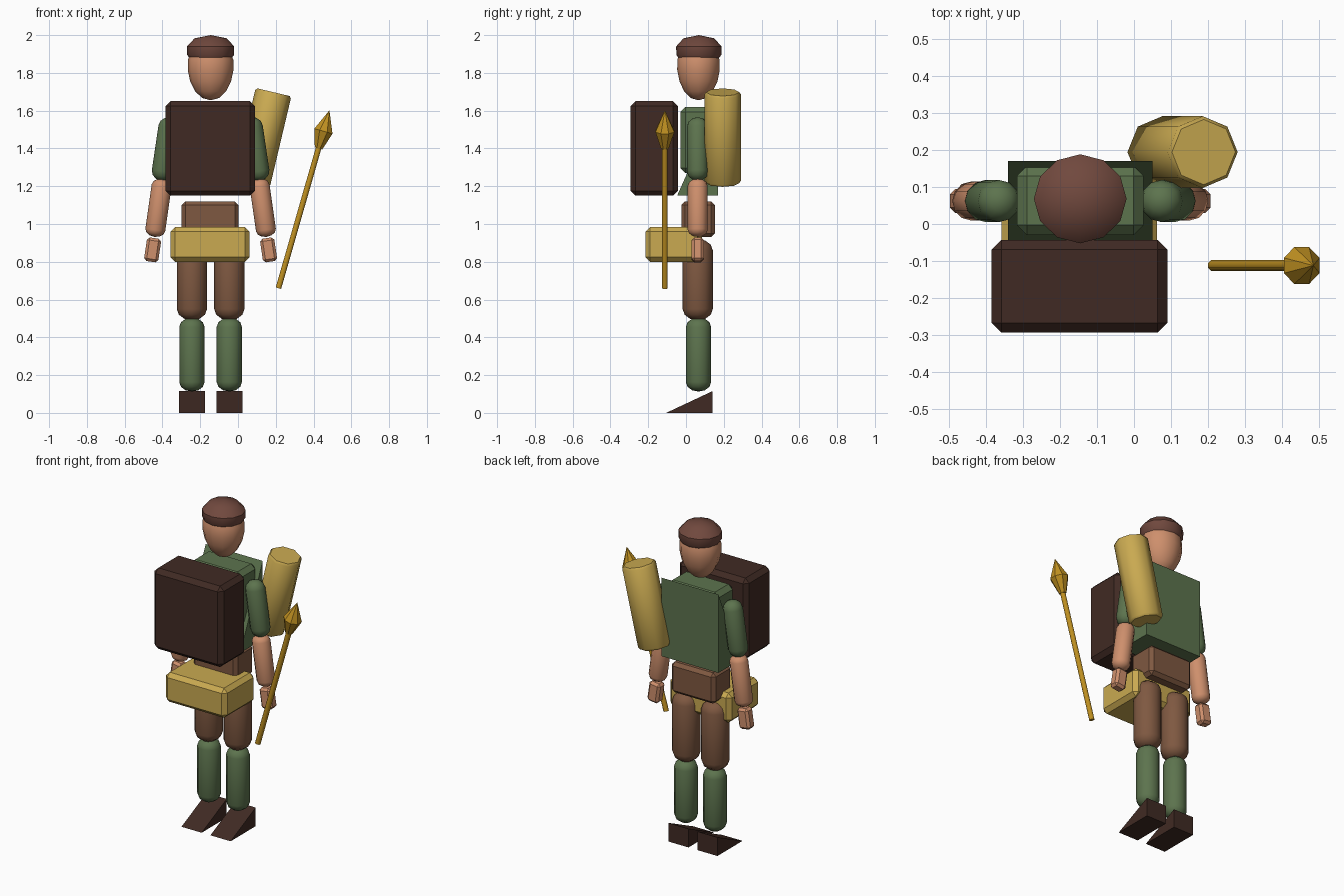
import bpy, bmesh
from math import sin, cos, pi, radians
from mathutils import Vector, Matrix

if "Cube" in bpy.data.objects:
    bpy.data.objects.remove(bpy.data.objects["Cube"])

CX, CY = -0.145, 0.066      # body axis


def material(name, rgb):
    m = bpy.data.materials.new(name)
    m.diffuse_color = [(c / 255) ** 2.2 for c in rgb] + [1]
    m.use_nodes = True
    m.node_tree.nodes["Principled BSDF"].inputs["Base Color"].default_value = m.diffuse_color
    return m


SKIN = material("skin", (205, 142, 108))
HAIR = material("cap_brown", (112, 74, 64))
GREEN = material("green", (93, 115, 79))
BROWN = material("trouser_brown", (126, 89, 67))
DARK = material("dark_leather", (66, 46, 40))
TAN = material("tan", (200, 168, 82))
GOLD = material("gold", (190, 143, 38))


def finish(bm, name, mat, smooth=None):
    bmesh.ops.recalc_face_normals(bm, faces=bm.faces[:])
    me = bpy.data.meshes.new(name)
    bm.to_mesh(me)
    bm.free()
    ob = bpy.data.objects.new(name, me)
    bpy.context.collection.objects.link(ob)
    me.materials.append(mat)
    if smooth:
        bpy.ops.object.select_all(action='DESELECT')
        ob.select_set(True)
        bpy.context.view_layer.objects.active = ob
        bpy.ops.object.shade_smooth_by_angle(angle=radians(smooth))
    return ob


def box(name, lo, hi, mat, bevel=0.02, tilt=0.0):
    lo, hi = Vector(lo), Vector(hi)
    size = hi - lo
    bm = bmesh.new()
    bmesh.ops.create_cube(bm, size=1)
    bmesh.ops.scale(bm, vec=size, verts=bm.verts)
    bmesh.ops.bevel(bm, geom=bm.edges[:], offset=bevel, segments=1, affect='EDGES')
    bm.transform(Matrix.Translation((lo + hi) / 2) @ Matrix.Rotation(tilt, 4, 'Y'))
    return finish(bm, name, mat)


def lathe(name, start, end, profile, sides, mat, smooth=45, ys=1.0, turn=0.0):
    """Revolve (radius, distance) pairs about the line from start to end."""
    start, end = Vector(start), Vector(end)
    d = end - start
    bm = bmesh.new()
    rings = []
    for r, t in profile:
        n = sides if r > 0 else 1
        rings.append([bm.verts.new((r * cos(2 * pi * i / sides + turn),
                                    r * ys * sin(2 * pi * i / sides + turn), t))
                      for i in range(n)])
    for a, b in zip(rings, rings[1:]):
        for i in range(sides):
            j = (i + 1) % sides
            if len(a) == 1:
                bm.faces.new((a[0], b[i], b[j]))
            elif len(b) == 1:
                bm.faces.new((a[i], a[j], b[0]))
            else:
                bm.faces.new((a[i], a[j], b[j], b[i]))
    for ring in (rings[0], rings[-1]):
        if len(ring) > 1:
            bm.faces.new(ring)
    # lean only in the xz plane
    lean = Matrix.Rotation(Vector((0, 1)).angle_signed(Vector((d.x, d.z))), 4, 'Y')
    bm.transform(Matrix.Translation(start) @ lean)
    return finish(bm, name, mat, smooth)


def capsule(name, start, end, r, mat, dome=0.8):
    length = (Vector(end) - Vector(start)).length
    h = r * dome
    arc = [(r * sin(a * pi / 6), h - h * cos(a * pi / 6)) for a in range(4)]
    profile = arc + [(p, length - t) for p, t in reversed(arc)]
    return lathe(name, start, end, profile, 12, mat)


def wedge(name, lo, hi, mat):
    """Prism with an upright back and a slope down to its front edge."""
    bm = bmesh.new()
    tri = [(lo[1], lo[2]), (hi[1], lo[2]), (hi[1], hi[2])]
    f = bm.faces.new([bm.verts.new((lo[0], y, z)) for y, z in tri])
    ext = bmesh.ops.extrude_face_region(bm, geom=[f])["geom"]
    bmesh.ops.translate(bm, vec=(hi[0] - lo[0], 0, 0),
                        verts=[v for v in ext if isinstance(v, bmesh.types.BMVert)])
    return finish(bm, name, mat)


# head and cap
lathe("head", (CX, CY, 0), (CX, CY, 1),
      [(0, 1.655), (.045, 1.667), (.082, 1.703), (.108, 1.755),
       (.121, 1.815), (.12, 1.87), (.1, 1.92), (0, 1.95)], 12, SKIN, ys=0.93)
lathe("cap", (CX, CY + .002, 0), (CX, CY + .002, 1),
      [(0, 1.865), (.1, 1.865), (.124, 1.895), (.125, 1.94),
       (.085, 1.983), (0, 2.0)], 12, HAIR, 40, ys=0.96)

# body
box("torso", (-.316, -.03, 1.27), (.026, .157, 1.62), GREEN, .027)
wedge("tunic_back", (-.34, -.047, 1.15), (.05, .17, 1.635), GREEN)
box("pelvis", (-.298, -.025, .93), (.003, .153, 1.12), BROWN, .02)

# gear on the chest and waist
box("pack", (-.384, -.293, 1.15), (.09, -.043, 1.65), DARK, .026)
box("waist_pouch", (-.357, -.215, .80), (.062, .085, .983), TAN, .024)

# limbs, mirrored about the body axis
for side, s in (("left", -1), ("right", 1)):
    def at(offset, z):
        return (CX + s * offset, CY - .004, z)
    leg = CX + s * .099
    capsule(side + "_thigh", (leg, CY - .004, .49), (leg, CY - .004, .92), .08, BROWN, .75)
    capsule(side + "_shin", (leg, CY, .113), (leg, CY, .505), .067, GREEN, .75)
    wedge(side + "_foot", (leg - .069, -.105, 0), (leg + .069, .14, .115), DARK)
    capsule(side + "_upper_arm", at(.262, 1.228), at(.212, 1.565), .057, GREEN, .9)
    capsule(side + "_forearm", at(.298, .932), at(.254, 1.24), .053, SKIN, .7)
    hx, hy, hz = at(.307, .863)
    box(side + "_hand", (hx - .038, hy - .032, hz - .063), (hx + .038, hy + .032, hz + .063),
        SKIN, .014, -s * radians(8.5))

# quiver
lathe("quiver", (.074, .194, 1.217), (.188, .194, 1.698),
      [(.088, 0), (.097, .012), (.097, .482), (.088, .494)], 8, TAN, 50)

# arrow
tail, tip = Vector((.214, -.112, .66)), Vector((.484, -.112, 1.602))
L = (tip - tail).length
lathe("arrow_shaft", tail, tip, [(.016, 0), (.016, L - .18)], 8, GOLD, 50, turn=pi / 8)
lathe("arrow_head", tail, tip, [(.022, L - .21), (.054, L - .115), (0, L)], 8, GOLD, 30, turn=pi / 8)
